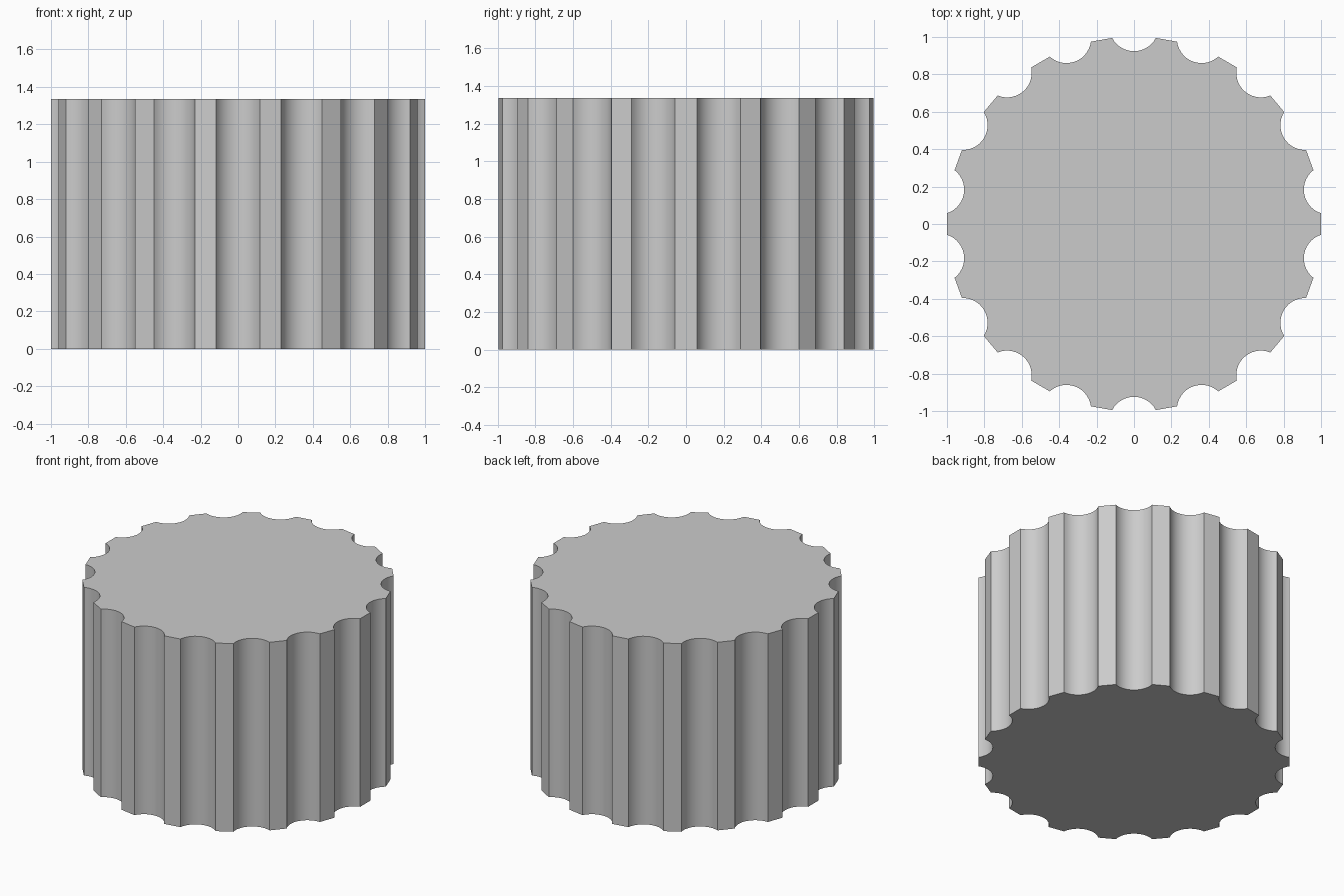
import bpy, bmesh
from math import sin, cos, atan2, hypot, radians, pi

if "Cube" in bpy.data.objects:
    bpy.data.objects.remove(bpy.data.objects["Cube"])

FLUTES = 18
HEIGHT = 1.335
HALF_LAND = 0.0575          # half width of each flat rib
RIB_X = 1.0                 # distance of the flat rib from the axis
FLOOR = 0.924               # radius at the deepest point of a flute
STEPS = 14                  # segments per flute arc

# One flute arc, worked out in a frame whose axis points out through the flute
rib_radius = hypot(RIB_X, HALF_LAND)
half = pi / FLUTES - atan2(HALF_LAND, RIB_X)
w = rib_radius * sin(half)
depth = rib_radius * cos(half) - FLOOR
r = (w * w + depth * depth) / (2 * depth)
centre = FLOOR + r
sweep = atan2(w, centre - rib_radius * cos(half))

bm = bmesh.new()
outline = []
for k in range(FLUTES):
    a = radians(360 / FLUTES) * (k + 0.5)
    for i in range(STEPS + 1):
        t = sweep * (2 * i / STEPS - 1)
        u, v = centre - r * cos(t), r * sin(t)
        outline.append(bm.verts.new((u * cos(a) - v * sin(a),
                                     u * sin(a) + v * cos(a), 0)))

# Extrude the outline into a solid drum
base = bm.faces.new(outline)
top = bmesh.ops.extrude_face_region(bm, geom=[base], use_keep_orig=True)
bmesh.ops.translate(bm, vec=(0, 0, HEIGHT),
                    verts=[g for g in top["geom"] if isinstance(g, bmesh.types.BMVert)])
bmesh.ops.recalc_face_normals(bm, faces=bm.faces[:])

mesh = bpy.data.meshes.new("fluted_drum")
bm.to_mesh(mesh)
bm.free()
drum = bpy.data.objects.new("fluted_drum", mesh)
bpy.context.collection.objects.link(drum)

# Smooth flutes, crisp rib edges
bpy.context.view_layer.objects.active = drum
drum.select_set(True)
bpy.ops.object.shade_smooth_by_angle(angle=radians(25))
